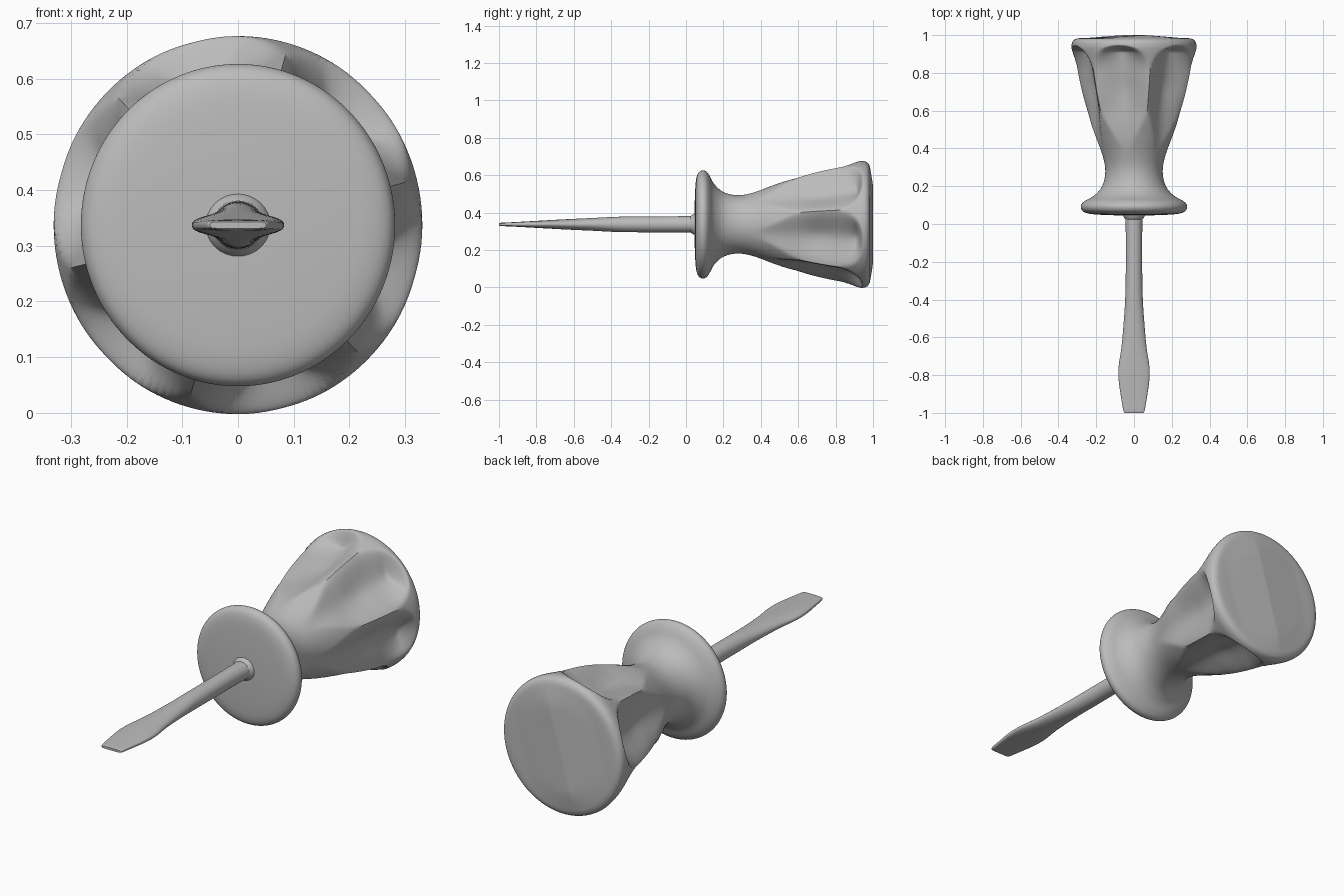
import bpy, bmesh, math

if "Cube" in bpy.data.objects:
    bpy.data.objects.remove(bpy.data.objects["Cube"])

AXIS_Z = 0.337
RIDGE = math.radians(14)      # angle of the first grip ridge
FLUTES = 6


def make_material(name, rgb):
    mat = bpy.data.materials.new(name)
    mat.diffuse_color = (*rgb, 1)
    mat.use_nodes = True
    mat.node_tree.nodes["Principled BSDF"].inputs["Base Color"].default_value = mat.diffuse_color
    return mat


def spline(points, steps):
    """Smooth curve through points of any dimension."""
    out = []
    for i in range(len(points) - 1):
        p0, p1 = points[max(i - 1, 0)], points[i]
        p2, p3 = points[i + 1], points[min(i + 2, len(points) - 1)]
        for k in range(steps):
            t = k / steps
            out.append(tuple(
                0.5 * (2 * b + (c - a) * t + (2 * a - 5 * b + 4 * c - d) * t * t
                       + (3 * b - a - 3 * c + d) * t ** 3)
                for a, b, c, d in zip(p0, p1, p2, p3)))
    out.append(tuple(points[-1]))
    return out


def loft(name, rows, segments, section, mat, angle):
    """Skin closed rings; section(row, theta) gives each point."""
    bm = bmesh.new()
    rings = [[bm.verts.new(section(row, RIDGE + math.tau * i / segments))
              for i in range(segments)] for row in rows]
    for a, b in zip(rings, rings[1:]):
        for i in range(segments):
            j = (i + 1) % segments
            bm.faces.new((a[i], a[j], b[j], b[i]))
    bm.faces.new(rings[0])
    bm.faces.new(rings[-1])
    bmesh.ops.remove_doubles(bm, verts=bm.verts[:], dist=0.0002)
    bmesh.ops.recalc_face_normals(bm, faces=bm.faces[:])
    mesh = bpy.data.meshes.new(name)
    bm.to_mesh(mesh)
    bm.free()
    obj = bpy.data.objects.new(name, mesh)
    bpy.context.collection.objects.link(obj)
    obj.location.z = AXIS_Z
    mesh.materials.append(mat)
    bpy.ops.object.select_all(action='DESELECT')
    obj.select_set(True)
    bpy.context.view_layer.objects.active = obj
    bpy.ops.object.shade_smooth_by_angle(angle=math.radians(angle))
    return obj


def smooth(a, b, x):
    t = min(max((x - a) / (b - a), 0), 1)
    return t * t * (3 - 2 * t)


def handle_point(row, theta):
    y, r = row
    r = max(r, 0)
    full = r
    # scooped flutes with arched upper ends
    if 0.36 < y < 0.95 and r > 0.1:
        sector = math.tau / FLUTES
        u = abs(((theta - RIDGE) / sector) % 1 - 0.5) * 2
        width = 0.3 + 0.7 * smooth(0.36, 0.62, y)
        if y > 0.8:
            width *= math.sqrt(max(1 - ((y - 0.8) / 0.15) ** 2, 0))
        if width > 0.01 and u < width:
            depth = 0.08 * smooth(0.36, 0.75, y) * (1 - smooth(0.91, 0.95, y))
            r -= depth * (1 - (u / width) ** 2) ** 1.25
    x, z = r * math.cos(theta) * 0.975, r * math.sin(theta)
    # faint crease across the butt end
    if y > 0.96:
        d = abs(x * math.sin(math.radians(74)) - z * math.cos(math.radians(74)))
        fade = smooth(0.96, 0.985, y) * (1 - smooth(0.2, 0.335, full))
        y += 0.014 * fade * max(1 - d / 0.22, 0)
    return (x, y, z)


def blade_point(row, theta):
    y, w, h, power = row
    c, s = math.cos(theta - RIDGE), math.sin(theta - RIDGE)
    return (w * math.copysign(abs(c) ** (2 / power), c), y,
            h * math.copysign(abs(s) ** (2 / power), s))


grey = make_material("grey", (0.5, 0.5, 0.5))

# handle: guard disc, waist, fluted grip and butt in one profile (y, radius)
profile = [(0.045, 0), (0.046, 0.1), (0.05, 0.2), (0.056, 0.25), (0.068, 0.278),
           (0.088, 0.289), (0.108, 0.283), (0.125, 0.262), (0.15, 0.217),
           (0.19, 0.179), (0.24, 0.16), (0.3, 0.157), (0.37, 0.173),
           (0.46, 0.207), (0.56, 0.246), (0.66, 0.279), (0.76, 0.304),
           (0.86, 0.324), (0.92, 0.337), (0.945, 0.339), (0.965, 0.334),
           (0.978, 0.32), (0.984, 0.29), (0.986, 0.2), (0.986, 0.1), (0.986, 0)]
loft("handle", spline(profile, 7), 144, handle_point, grey, 40)

# steel shaft widening into a flat blade (y, half width, half height, squareness)
shaft = [(0.08, 0.05, 0.045, 2), (0.03, 0.046, 0.044, 2), (-0.1, 0.043, 0.043, 2),
         (-0.35, 0.045, 0.041, 2), (-0.5, 0.053, 0.034, 2), (-0.65, 0.066, 0.027, 2.1),
         (-0.75, 0.081, 0.0215, 2.3), (-0.83, 0.081, 0.017, 2.8),
         (-0.92, 0.068, 0.012, 3.5), (-0.985, 0.057, 0.009, 4.5),
         (-1.0, 0.05, 0.006, 5)]
loft("shaft_and_blade", spline(shaft, 4), 40, blade_point, grey, 40)

# small collar where the shaft enters the guard
collar = [(0.06, 0.062, 0.06, 2), (0.04, 0.056, 0.054, 2), (0.025, 0.046, 0.044, 2)]
loft("collar", spline(collar, 3), 32, blade_point, grey, 40)
